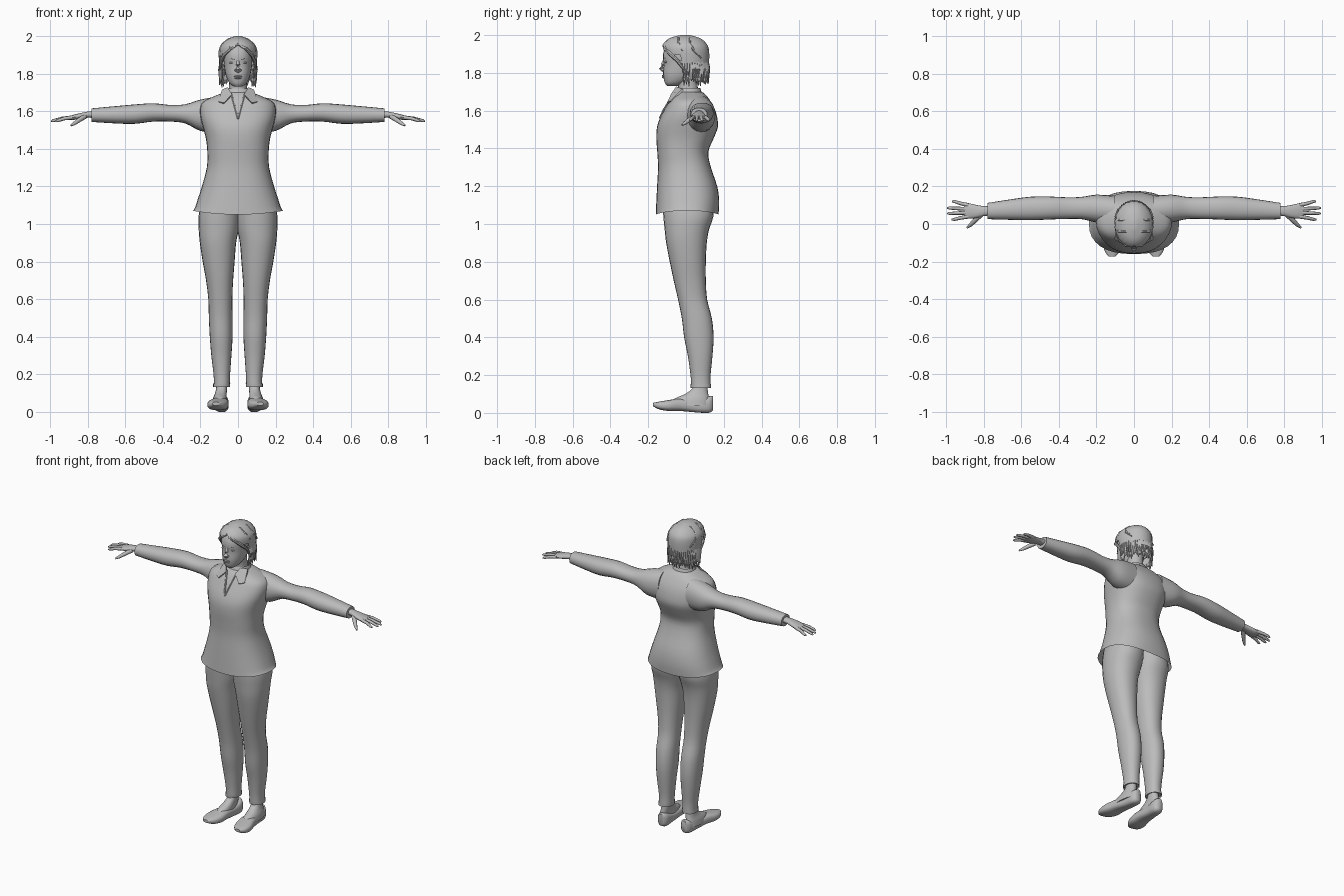
import bpy, bmesh, math, random
from mathutils import Vector

random.seed(4)
GREY = bpy.data.materials.new("plain grey")
GREY.diffuse_color = (0.5, 0.5, 0.5, 1)


def finish(name, bm, mirror=False, angle=50):
    bmesh.ops.recalc_face_normals(bm, faces=bm.faces)
    me = bpy.data.meshes.new(name)
    bm.to_mesh(me)
    bm.free()
    ob = bpy.data.objects.new(name, me)
    bpy.context.collection.objects.link(ob)
    me.materials.append(GREY)
    if mirror:
        m = ob.modifiers.new("mirror", 'MIRROR')
        m.use_mirror_merge = False
    bpy.ops.object.select_all(action='DESELECT')
    bpy.context.view_layer.objects.active = ob
    ob.select_set(True)
    bpy.ops.object.shade_smooth_by_angle(angle=math.radians(angle))
    return ob


def smooth_rings(rings, sub):
    """Catmull-Rom interpolation between cross-section rows."""
    out = []
    for i in range(len(rings) - 1):
        p = [rings[max(0, min(len(rings) - 1, i + k))] for k in (-1, 0, 1, 2)]
        for s in range(sub):
            t = s / sub
            out.append([0.5 * (2 * b + (c - a) * t + (2 * a - 5 * b + 4 * c - d) * t * t
                               + (3 * b - a - 3 * c + d) * t ** 3) for a, b, c, d in zip(*p)])
    return out + [list(rings[-1])]


def skin(bm, loops, cap0, cap1):
    rows = [[bm.verts.new(v) for v in lp] for lp in loops]
    n = len(rows[0])
    for a, b in zip(rows, rows[1:]):
        for j in range(n):
            bm.faces.new((a[j], a[(j + 1) % n], b[(j + 1) % n], b[j]))
    if cap0:
        bm.faces.new(rows[0])
    if cap1:
        bm.faces.new(rows[-1])


def loft(axis, rings, seg=20, n=2.2, sub=3, cap0=True, cap1=True, bm=None):
    """Rings are (position, lo, hi, lo, hi) along an axis; rounded sections."""
    bm = bm or bmesh.new()
    loops = []
    for t, a0, a1, b0, b1 in smooth_rings(rings, sub):
        lp = []
        for j in range(seg):
            w = 2 * math.pi * j / seg
            c, s = math.cos(w), math.sin(w)
            a = (a0 + a1) / 2 + (a1 - a0) / 2 * math.copysign(abs(c) ** (2 / n), c)
            b = (b0 + b1) / 2 + (b1 - b0) / 2 * math.copysign(abs(s) ** (2 / n), s)
            lp.append({'x': (t, a, b), 'y': (a, t, b), 'z': (a, b, t)}[axis])
        loops.append(lp)
    skin(bm, loops, cap0, cap1)
    return bm


def tube(bm, pts, seg=8):
    """Tapered tube through (x, y, z, radius) points."""
    loops = []
    for i, p in enumerate(pts):
        d = Vector(pts[min(i + 1, len(pts) - 1)][:3]) - Vector(pts[max(i - 1, 0)][:3])
        q = d.to_track_quat('Z', 'Y')
        loops.append([Vector(p[:3]) + q @ Vector((p[3] * math.cos(2 * math.pi * j / seg),
                      p[3] * math.sin(2 * math.pi * j / seg), 0)) for j in range(seg)])
    skin(bm, loops, True, True)


def ball(bm, loc, size):
    r = bmesh.ops.create_uvsphere(bm, u_segments=12, v_segments=8, radius=1)
    for v in r['verts']:
        v.co = Vector(loc) + Vector(a * b for a, b in zip(v.co, size))


# Shirt body, open at the hem, raised at its sides
bm = loft('z', [(1.05, -.24, .24, -.16, .172), (1.12, -.218, .218, -.157, .176),
                (1.2, -.192, .192, -.153, .165), (1.3, -.166, .166, -.148, .132),
                (1.38, -.163, .163, -.152, .118), (1.45, -.17, .17, -.157, .145),
                (1.51, -.185, .185, -.154, .168), (1.56, -.198, .198, -.138, .166),
                (1.61, -.202, .202, -.112, .152), (1.65, -.185, .185, -.09, .13),
                (1.68, -.125, .125, -.07, .108), (1.70, -.075, .075, -.052, .085)],
          seg=32, n=2.4, cap0=False)
for v in bm.verts:
    if v.co.z < 1.08:
        v.co.z += 0.02 * (v.co.x / .24) ** 2 * (1.08 - v.co.z) / .03
finish("shirt_body", bm)

# Sleeves
finish("sleeve", loft('x', [(.1, -.01, .15, 1.48, 1.68), (.2, .008, .156, 1.495, 1.662),
                            (.28, .026, .144, 1.535, 1.637), (.36, .027, .142, 1.545, 1.633),
                            (.45, .024, .146, 1.545, 1.642), (.55, .02, .145, 1.533, 1.636),
                            (.65, .022, .132, 1.535, 1.627), (.78, .026, .112, 1.543, 1.615)]), True)

# Collar band, collar flaps and neck opening edges
finish("collar_band", loft('z', [(1.675, -.078, .078, -.062, .09), (1.72, -.062, .062, -.045, .075)],
                           sub=1, cap0=False, cap1=False))
bm = bmesh.new()
flap = [(.055, -.052, 1.728), (.085, -.02, 1.715), (.105, -.082, 1.652), (.075, -.1, 1.645), (.032, -.078, 1.69)]
front = [bm.verts.new(p) for p in flap]
back = [bm.verts.new((x, y + .008, z - .006)) for x, y, z in flap]
bm.faces.new(front)
bm.faces.new(back[::-1])
for i in range(5):
    j = (i + 1) % 5
    bm.faces.new((front[i], back[i], back[j], front[j]))
finish("collar_flap", bm, True)
bm = bmesh.new()
tube(bm, [(.001, -.14, 1.56, .004), (.012, -.118, 1.605, .005), (.024, -.09, 1.65, .005), (.036, -.066, 1.695, .005)], 6)
finish("neck_opening_edge", bm, True)

# Trouser legs
finish("trouser_leg", loft('z', [(.14, .044, .128, .028, .13), (.2, .042, .13, .024, .13),
                                 (.3, .035, .142, .01, .14), (.4, .029, .15, -.01, .146),
                                 (.5, .029, .155, -.022, .137), (.6, .03, .158, -.042, .112),
                                 (.7, .026, .17, -.065, .105), (.8, .018, .188, -.086, .105),
                                 (.9, .01, .203, -.105, .11), (.97, -.004, .209, -.113, .122),
                                 (1.04, -.012, .21, -.12, .145), (1.12, -.01, .195, -.125, .15)], seg=24), True)
finish("trouser_cuff", loft('z', [(.132, .043, .132, .025, .133), (.152, .041, .132, .023, .133)],
                            sub=1, cap0=False, cap1=False), True)

# Ankles and insteps
finish("ankle", loft('z', [(.04, .058, .138, -.085, .125), (.075, .06, .132, -.06, .122),
                           (.1, .06, .122, -.005, .118), (.13, .058, .116, .034, .114),
                           (.17, .056, .116, .04, .114)]), True)

# Shoes
finish("shoe", loft('y', [(.143, .068, .102, .015, .088), (.12, .05, .12, 0, .088),
                          (.05, .052, .128, .003, .07), (-.03, .05, .146, .01, .076),
                          (-.09, .052, .162, .01, .068), (-.14, .07, .158, .018, .06),
                          (-.174, .1, .135, .035, .053)], n=2.8), True)

# Hands
bm = loft('x', [(.76, .045, .095, 1.563, 1.602), (.8, .042, .095, 1.565, 1.598),
                (.84, .032, .102, 1.559, 1.59), (.88, .028, .11, 1.553, 1.58),
                (.905, .034, .108, 1.555, 1.572)], seg=14)
for y0, x1, y1 in ((.04, .97, .024), (.06, .993, .056), (.08, .995, .085), (.1, .968, .12)):
    xm, ym = (.88 + x1) / 2, (y0 + y1) / 2
    tube(bm, [(.88, y0, 1.567, .011), (xm, ym, 1.561, .0095), (x1 - .012, y1, 1.55, .008), (x1, y1, 1.546, .004)])
tube(bm, [(.815, .05, 1.572, .014), (.845, .02, 1.553, .013), (.87, -.005, 1.535, .01), (.888, -.02, 1.524, .005)])
finish("hand", bm, True)

# Neck
finish("neck", loft('z', [(1.64, -.065, .065, -.045, .08), (1.7, -.052, .052, -.04, .066),
                          (1.75, -.047, .047, -.045, .06), (1.81, -.05, .05, -.06, .06)]))

# Head with its nose, lips, brows and ears
bm = loft('z', [(1.731, -.022, .022, -.1, -.04), (1.745, -.042, .042, -.111, -.01),
                (1.77, -.057, .057, -.118, .03), (1.8, -.067, .067, -.121, .06),
                (1.845, -.074, .074, -.118, .085), (1.9, -.078, .078, -.121, .095),
                (1.95, -.068, .068, -.1, .085), (1.98, -.035, .035, -.055, .05)], seg=28)
tube(bm, [(0, -.112, 1.872, .007), (0, -.123, 1.845, .01), (0, -.131, 1.824, .0135), (0, -.119, 1.812, .011)], 10)
ball(bm, (0, -.118, 1.785), (.022, .010, .005))
ball(bm, (0, -.117, 1.776), (.019, .010, .005))
for s in (-1, 1):
    ball(bm, (s * .01, -.122, 1.818), (.008, .008, .007))
    ball(bm, (s * .031, -.105, 1.858), (.015, .009, .006))
    tube(bm, [(s * .014, -.117, 1.874, .004), (s * .034, -.11, 1.88, .004), (s * .052, -.094, 1.874, .002)], 6)
    ball(bm, (s * .08, .005, 1.845), (.01, .018, .03))
finish("head", bm)

# Hair cap with fine ridges, cut open around the face
bm = loft('z', [(1.775, -.086, .086, -.06, .11), (1.82, -.096, .096, -.09, .118),
                (1.88, -.102, .102, -.116, .123), (1.93, -.101, .101, -.127, .12),
                (1.96, -.085, .085, -.116, .104), (1.985, -.055, .055, -.084, .072),
                (2.0, -.014, .014, -.03, .02)], seg=48, sub=4, n=2.0, cap0=False)
for i, v in enumerate(bm.verts):
    if v.co.z < 1.985:
        k = 1 + .022 * ((i % 48) % 2) - .012
        v.co.x *= k
        v.co.y *= k
cut = []
for f in bm.faces:
    c = f.calc_center_median()
    if c.y < -.03 and c.z < 1.955 - .7 * abs(c.x) or (c.y < .02 and c.z < 1.85):
        cut.append(f)
bmesh.ops.delete(bm, geom=cut, context='FACES')
finish("hair_cap", bm, angle=35)

# Loose hanging locks round the back and sides
bm = bmesh.new()
for i in range(30):
    w = math.radians(-12 + 204 * i / 29)
    c, s = math.cos(w), math.sin(w)
    end = 1.725 + random.uniform(0, .035)
    tube(bm, [(.09 * c, .012 + .1 * s, 1.87, .008), (.095 * c, .012 + .106 * s, 1.82, .011),
              (.093 * c, .012 + .104 * s, 1.775, .009),
              (.094 * c + random.uniform(-.008, .008), .012 + .106 * s, end, .002)], 5)
finish("hair_locks", bm, angle=35)

# Hair swept from the centre parting and two bands across the crown
bm = bmesh.new()
for s in (-1, 1):
    tube(bm, [(0, -.112, 1.958, .006), (s * .04, -.112, 1.935, .01), (s * .075, -.083, 1.9, .011),
              (s * .09, -.045, 1.865, .01), (s * .094, -.012, 1.82, .006)], 7)
    for y in (-.04, .02):
        tube(bm, [(0, y, 1.99, .004), (s * .05, y, 1.984, .006), (s * .08, y, 1.958, .007),
                  (s * .097, y + .02, 1.92, .007), (s * .085, y + .06, 1.88, .004)], 6)
finish("hair_bands", bm, angle=35)
